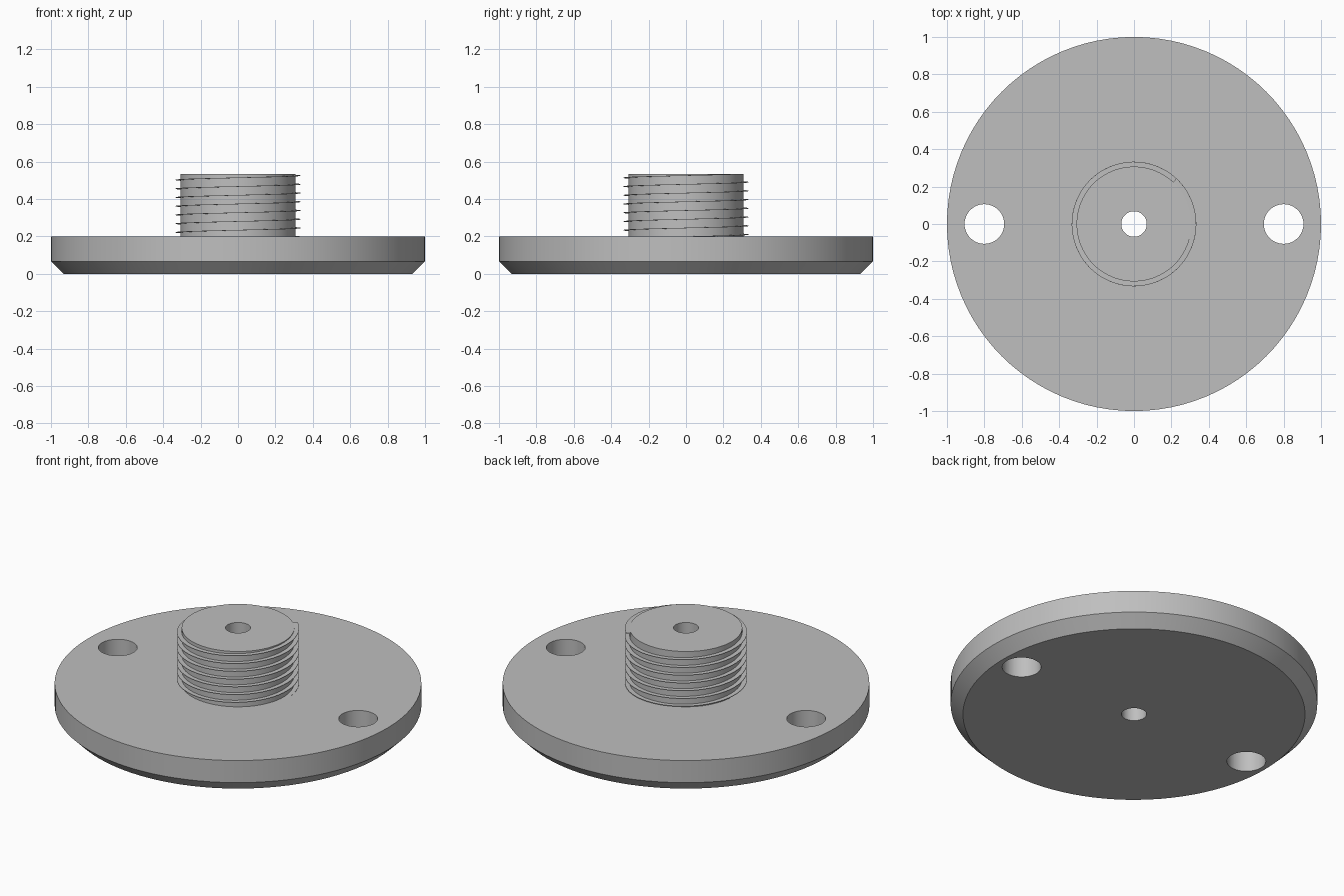
import bpy, bmesh
from math import cos, sin, pi, radians

cube = bpy.data.objects.get("Cube")
if cube:
    bpy.data.objects.remove(cube, do_unlink=True)

SEGMENTS = 96
FLANGE_TOP, POST_TOP = 0.2, 0.533
POST_R, THREAD_R, BORE_R = 0.307, 0.333, 0.068
PITCH = 0.0467

grey = bpy.data.materials.new("plain grey")
grey.use_nodes = True
colour = (0.52, 0.52, 0.52, 1)
grey.diffuse_color = colour
grey.node_tree.nodes["Principled BSDF"].inputs["Base Color"].default_value = colour


def sweep(name, rings, closed):
    """Skin a list of equal closed cross-sections, as a loop or an open strip."""
    bm = bmesh.new()
    rows = [[bm.verts.new(p) for p in ring] for ring in rings]
    count = len(rows[0])
    for i in range(len(rows) if closed else len(rows) - 1):
        a, b = rows[i], rows[(i + 1) % len(rows)]
        for j in range(count):
            k = (j + 1) % count
            bm.faces.new((a[j], b[j], b[k], a[k]))
    if not closed:
        bm.faces.new(rows[0])
        bm.faces.new(rows[-1])
    bmesh.ops.recalc_face_normals(bm, faces=bm.faces)
    mesh = bpy.data.meshes.new(name)
    bm.to_mesh(mesh)
    bm.free()
    mesh.materials.append(grey)
    obj = bpy.data.objects.new(name, mesh)
    bpy.context.collection.objects.link(obj)
    return obj


def section(profile, angle, lift=0):
    return [(r * cos(angle), r * sin(angle), z + lift) for r, z in profile]


# Chamfered round flange with the bored post, turned from one profile
profile = [(BORE_R, 0), (0.933, 0), (1, 0.067), (1, FLANGE_TOP),
           (POST_R, FLANGE_TOP), (POST_R, POST_TOP), (BORE_R, POST_TOP)]
body = sweep("flange_and_post",
             [section(profile, 2 * pi * i / SEGMENTS) for i in range(SEGMENTS)], True)

# Two mounting holes through the flange
for side, label in ((1, "left"), (-1, "right")):
    bpy.ops.mesh.primitive_cylinder_add(vertices=48, radius=0.106, depth=1,
                                        location=(0.8 * side, 0, 0.1))
    cutter = bpy.context.object
    cutter.name = label + "_hole_cutter"
    cutter.data.materials.append(grey)
    cutter.hide_render = True
    cutter.hide_set(True)
    cut = body.modifiers.new(label + "_mounting_hole", 'BOOLEAN')
    cut.object = cutter
    cut.operation = 'DIFFERENCE'
    cut.solver = 'EXACT'

# Bake the holes so the cutters can go
bpy.context.view_layer.update()
baked = bpy.data.meshes.new_from_object(
    body.evaluated_get(bpy.context.evaluated_depsgraph_get()))
body.modifiers.clear()
body.data = baked
for label in ("left", "right"):
    bpy.data.objects.remove(bpy.data.objects[label + "_hole_cutter"], do_unlink=True)

# Thin helical thread climbing the post
thin = 0.003
fin = [(POST_R - 0.004, -thin), (THREAD_R, -thin), (THREAD_R, 0), (POST_R - 0.004, 0)]
turns = (POST_TOP - FLANGE_TOP) / PITCH
steps = int(turns * SEGMENTS)
rings = []
for i in range(steps + 1):
    t = i / steps
    rings.append(section(fin, 2 * pi * turns * t, FLANGE_TOP + t * (POST_TOP - FLANGE_TOP)))
thread = sweep("post_thread", rings, False)

# Smooth round walls, sharp rims
bpy.ops.object.select_all(action='DESELECT')
for obj in (body, thread):
    obj.select_set(True)
bpy.context.view_layer.objects.active = body
bpy.ops.object.shade_smooth_by_angle(angle=radians(30))
